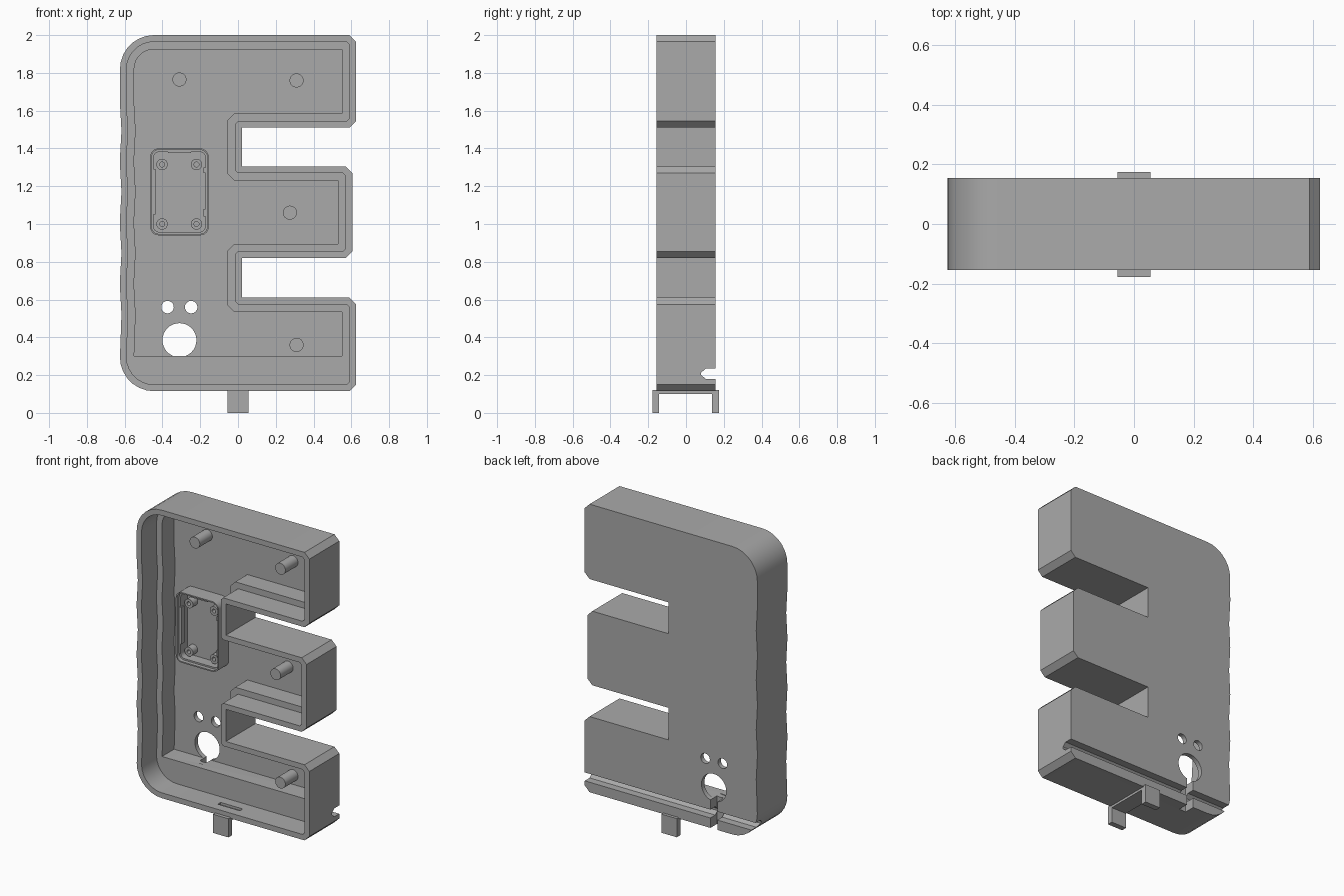
import bpy, bmesh, math

cube = bpy.data.objects.get("Cube")
if cube:
    bpy.data.objects.remove(cube)

grey = bpy.data.materials.new("grey_plastic")
grey.use_nodes = True
grey.diffuse_color = (0.4, 0.4, 0.4, 1)
grey.node_tree.nodes["Principled BSDF"].inputs["Base Color"].default_value = (0.4, 0.4, 0.4, 1)

FRONT, BACK, LEDGE, FLOOR = -0.155, 0.155, 0.0, 0.125


def prism(name, pts, lo, hi, axis="y"):
    """Extrude a profile: (x, z) along y, or (y, z) along x."""
    bm = bmesh.new()
    place = (lambda p, t: (p[0], t, p[1])) if axis == "y" else (lambda p, t: (t, p[0], p[1]))
    a = [bm.verts.new(place(p, lo)) for p in pts]
    b = [bm.verts.new(place(p, hi)) for p in pts]
    bm.faces.new(a)
    bm.faces.new(b)
    for i in range(len(pts)):
        j = (i + 1) % len(pts)
        bm.faces.new((a[i], a[j], b[j], b[i]))
    bmesh.ops.recalc_face_normals(bm, faces=bm.faces)
    mesh = bpy.data.meshes.new(name)
    bm.to_mesh(mesh)
    bm.free()
    mesh.materials.append(grey)
    obj = bpy.data.objects.new(name, mesh)
    bpy.context.collection.objects.link(obj)
    return obj


def rect(x0, x1, z0, z1):
    return [(x0, z0), (x1, z0), (x1, z1), (x0, z1)]


def arc(cx, cz, r, start, sweep, n):
    return [(cx + r * math.cos(math.radians(start + sweep * i / n)),
             cz + r * math.sin(math.radians(start + sweep * i / n))) for i in range(n + 1)]


def circle(x, z, r, n=32):
    return arc(x, z, r, 0, 360, n)[:-1]


def round_rect(x0, x1, z0, z1, r):
    centres = [(x1 - r, z1 - r), (x0 + r, z1 - r), (x0 + r, z0 + r), (x1 - r, z0 + r)]
    return [p for i, (x, z) in enumerate(centres) for p in arc(x, z, r, 90 * i, 90, 6)]


def select(obj):
    bpy.ops.object.select_all(action="DESELECT")
    obj.select_set(True)
    bpy.context.view_layer.objects.active = obj


def cut(obj, cutter):
    mod = obj.modifiers.new("cut", "BOOLEAN")
    mod.operation = "DIFFERENCE"
    mod.solver = "EXACT"
    mod.object = cutter
    select(obj)
    bpy.ops.object.modifier_apply(modifier=mod.name)
    bpy.data.objects.remove(cutter)


def smooth(obj):
    select(obj)
    bpy.ops.object.shade_smooth_by_angle(angle=math.radians(30))


def outline(d, notch_bevel=0.0, bottom=0.115):
    """Three-armed outline, inset by d, listed clockwise from the top left."""
    arms = [(0.625, 2.0, 1.51), (0.605, 1.305, 0.82), (0.625, 0.61, bottom - d)]
    corners = []
    tip = max(0, 0.035 - 0.586 * d)
    for i, (xr, top, low) in enumerate(arms):
        if i > 0:
            corners.append((0.02 - d, top - d, notch_bevel))
        low = low + d if i < 2 else bottom
        corners += [(xr - d, top - d, tip), (xr - d, low, tip)]
        if i < 2:
            corners.append((0.02 - d, low, notch_bevel))
    pts = arc(-0.445, 1.82, 0.18 - d, 180, -90, 7)
    ring = [pts[-1]] + corners + [(-0.445, bottom)]
    for (px, pz, *_), (x, z, c), (nx, nz, *_) in zip(ring, corners, ring[2:]):
        if c == 0:
            pts.append((x, z))
            continue
        for qx, qz in ((px, pz), (nx, nz)):
            length = math.hypot(qx - x, qz - z)
            pts.append((x + (qx - x) * c / length, z + (qz - z) * c / length))
    # lower left corner, then the gently wavy left side
    if bottom < 0.25:
        pts += arc(-0.445, 0.295, 0.18 - d, 270, -90, 7)
    else:
        pts.append((-0.625 + d, bottom))
    for i in range(1, 9):
        wave = 0.005 if i % 2 else -0.004
        pts.append((-0.622 + wave + d, 0.36 + 0.162 * i))
    return pts


# Case: solid outline, stepped cavity open to the front
case = prism("case", outline(0), FRONT, BACK)
cut(case, prism("rim_cutter", outline(0.035, 0.015, 0.15), FRONT - 0.1, LEDGE))
cut(case, prism("cavity_cutter", outline(0.075, 0.035, 0.3), FRONT - 0.05, FLOOR))

# Cable groove across the back and channel up to the large hole
groove = [(0.2, 0.235), (0.105, 0.235), (0.08, 0.213), (0.08, 0.2), (0.105, 0.18), (0.2, 0.18)]
cut(case, prism("groove_cutter", groove, -1, 1, "x"))
cut(case, prism("channel_cutter", rect(-0.335, -0.285, 0.05, 0.34), 0.085, 0.25))

# Round openings in the back wall
for x, z, r in ((-0.31, 0.385, 0.09), (-0.373, 0.56, 0.033), (-0.248, 0.56, 0.033)):
    cut(case, prism("hole_cutter", circle(x, z, r), 0.05, 0.3))

# Slot in the bottom wall
cut(case, prism("slot_cutter", rect(-0.08, 0.08, 0.135, 0.2), -0.095, -0.065))
smooth(case)

# Mounting pegs
for i, (x, z) in enumerate(((-0.31, 1.765), (0.31, 1.76), (0.275, 1.06), (0.31, 0.36))):
    smooth(prism(f"peg_{i + 1}", circle(x, z, 0.037), -0.005, FLOOR + 0.01))

# Small tray with a stepped rim
tray = prism("tray", round_rect(-0.465, -0.155, 0.94, 1.4, 0.045), 0.02, FLOOR + 0.01)
cut(tray, prism("tray_rim_cutter", round_rect(-0.457, -0.163, 0.948, 1.392, 0.037), -0.1, 0.045))
cut(tray, prism("tray_cutter", round_rect(-0.447, -0.173, 0.958, 1.382, 0.03), -0.05, FLOOR - 0.01))
smooth(tray)

# Screw bosses in the tray
for i, (x, z) in enumerate(((-0.402, 1.315), (-0.22, 1.315), (-0.402, 1.0), (-0.22, 1.0))):
    boss = prism(f"tray_boss_{i + 1}", circle(x, z, 0.03, 24), 0.065, FLOOR)
    cut(boss, prism("screw_cutter", circle(x, z, 0.013, 16), 0.0, FLOOR - 0.02))
    smooth(boss)

# Retaining ribs in the tray
ribs = ((-0.452, -0.438, 1.05, 1.29), (-0.182, -0.168, 1.04, 1.08),
        (-0.182, -0.168, 1.27, 1.3), (-0.37, -0.25, 1.375, 1.387))
for i, r in enumerate(ribs):
    prism(f"tray_rib_{i + 1}", rect(*r), 0.04, 0.07)

# Clip under the case
clip = [(-0.178, 0), (-0.142, 0), (-0.142, 0.1), (0.138, 0.1),
        (0.138, 0), (0.175, 0), (0.175, 0.122), (-0.178, 0.122)]
prism("bottom_clip", clip, -0.056, 0.055, "x")
